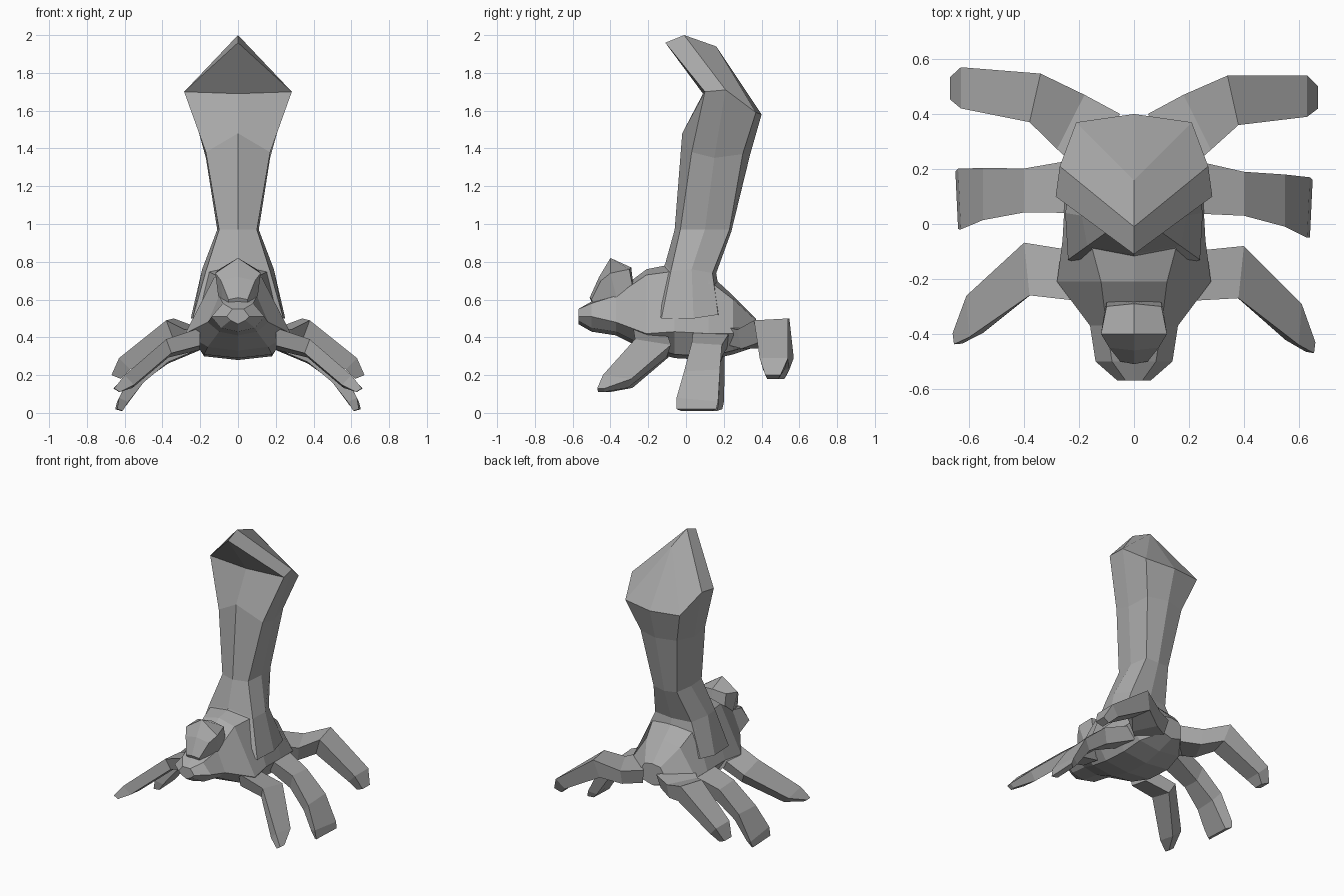
import bpy
import bmesh
from mathutils import Vector

default_cube = bpy.data.objects.get("Cube")
if default_cube:
    bpy.data.objects.remove(default_cube, do_unlink=True)

# One plain clay colour for the whole creature
clay = bpy.data.materials.new("clay grey")
clay.use_nodes = True
clay_colour = (.4, .4, .4, 1)
clay.diffuse_color = clay_colour
clay.node_tree.nodes["Principled BSDF"].inputs["Base Color"].default_value = clay_colour


def loft(name, rings, closed=False, cap_start=True, cap_end=True, mirrored=True):
    """Skin a list of rings; open half rings are mirrored across the middle plane."""
    mesh = bpy.data.meshes.new(name)
    bm = bmesh.new()
    loops = [[bm.verts.new(point) for point in ring] for ring in rings]
    count = len(rings[0])
    steps = count if closed else count - 1
    for lower, upper in zip(loops, loops[1:]):
        for i in range(steps):
            j = (i + 1) % count
            bm.faces.new((lower[i], lower[j], upper[j], upper[i]))
    if cap_start:
        bm.faces.new(loops[0])
    if cap_end:
        bm.faces.new(loops[-1])
    if mirrored:
        copy = bmesh.ops.duplicate(bm, geom=bm.verts[:] + bm.edges[:] + bm.faces[:])
        for item in copy["geom"]:
            if isinstance(item, bmesh.types.BMVert):
                item.co.x = -item.co.x
    bmesh.ops.remove_doubles(bm, verts=bm.verts[:], dist=.0005)
    bmesh.ops.recalc_face_normals(bm, faces=bm.faces[:])
    bm.to_mesh(mesh)
    bm.free()
    mesh.materials.append(clay)
    part = bpy.data.objects.new(name, mesh)
    bpy.context.collection.objects.link(part)
    return part


def body_ring(y, top, shoulder, side, bottom, belly):
    """Half cross-section from the spine, over the flank, to the belly line."""
    return [(0, y, top),
            (shoulder[0], y, shoulder[1]),
            (side[0], y, side[1]),
            (belly, y, bottom + .02),
            (0, y, bottom)]


# Body with the jaw at its front end
loft("body", [
    body_ring(-.57, .55, (.03, .55), (.06, .51), .47, .04),
    body_ring(-.5, .59, (.08, .58), (.14, .51), .43, .09),
    body_ring(-.37, .64, (.1, .62), (.16, .48), .41, .1),
    body_ring(-.21, .76, (.12, .73), (.28, .42), .33, .16),
    body_ring(-.06, .79, (.16, .75), (.26, .43), .29, .18),
    body_ring(.12, .74, (.16, .7), (.25, .42), .28, .18),
    body_ring(.25, .62, (.13, .6), (.25, .42), .31, .16),
    body_ring(.37, .5, (.06, .49), (.1, .43), .35, .07),
])

# Brow crest sitting on the snout
loft("brow_crest", [
    [(0, -.51, .61), (.05, -.5, .6), (.05, -.48, .55), (0, -.48, .55)],
    [(0, -.46, .72), (.09, -.45, .7), (.08, -.42, .57), (0, -.42, .55)],
    [(0, -.4, .82), (.12, -.4, .74), (.1, -.36, .58), (0, -.36, .56)],
    [(0, -.29, .77), (.1, -.3, .76), (.1, -.27, .6), (0, -.27, .58)],
])

# Upright tail: half rings run from the front crease round to the back crease,
# and the last ring collapses onto the ridge of the hood
tip, peak, crown = (0, -.11, 1.96), (0, -.01, 2), (0, .16, 1.94)
loft("tail_and_hood", [
    [(0, -.22, .6), (.24, -.13, .5), (.25, .04, .5), (.23, .17, .52), (0, .2, .5)],
    [(0, -.11, .79), (.17, -.08, .75), (.19, .03, .76), (.14, .14, .74), (0, .16, .74)],
    [(0, -.06, .97), (.1, -.03, .97), (.11, .1, .97), (.09, .23, .97), (0, .24, .96)],
    [(0, -.02, 1.48), (.17, .03, 1.38), (.17, .15, 1.35), (.14, .3, 1.37), (0, .34, 1.37)],
    [(0, .09, 1.69), (.285, .1, 1.7), (.27, .21, 1.71), (.21, .37, 1.59), (0, .4, 1.58)],
    [tip, tip, peak, crown, crown],
], cap_start=False, cap_end=False)


def leg(name, stations, side):
    """Bent four-sided limb; each station has a rear edge, a front edge and an inset."""
    rings = []
    for rear, front, inset in stations:
        rear, front = Vector(rear), Vector(front)
        inward = Vector((-inset[0], 0, -inset[1]))
        taper = (front - rear) * .12
        ring = [rear, front, front + inward - taper, rear + inward + taper]
        for point in ring:
            # The right-hand limbs reach slightly further back
            if side < 0:
                point.y += .08 * max(point.x - .25, 0)
            point.x *= side
        rings.append(ring)
    return loft(name, rings, closed=True, mirrored=False)


# Each station: rear edge, front edge, inset (inward, down)
leg_shapes = {
    "front_leg": [
        ((.2, -.1, .42), (.2, -.28, .45), (0, .09)),
        ((.4, -.08, .36), (.38, -.27, .39), (.03, .07)),
        ((.61, -.29, .18), (.6, -.44, .2), (.05, .05)),
        ((.66, -.43, .13), (.655, -.47, .13), (.03, .02)),
    ],
    "middle_leg": [
        ((.18, .24, .44), (.18, .04, .45), (0, .1)),
        ((.4, .19, .36), (.4, .03, .37), (.03, .1)),
        ((.55, .18, .23), (.55, -.01, .22), (.05, .06)),
        ((.64, .17, .06), (.63, -.05, .08), (.05, .02)),
        ((.65, .16, .02), (.64, -.05, .02), (.03, .01)),
    ],
    "rear_leg": [
        ((.05, .4, .45), (.2, .2, .46), (0, .1)),
        ((.18, .47, .44), (.28, .27, .44), (.01, .1)),
        ((.34, .54, .5), (.38, .36, .49), (.04, .12)),
        ((.63, .54, .29), (.63, .39, .29), (.06, .06)),
        ((.67, .5, .2), (.67, .42, .2), (.05, .02)),
    ],
}
for leg_name, stations in leg_shapes.items():
    for side_name, side in (("left", 1), ("right", -1)):
        leg(side_name + "_" + leg_name, stations, side)
